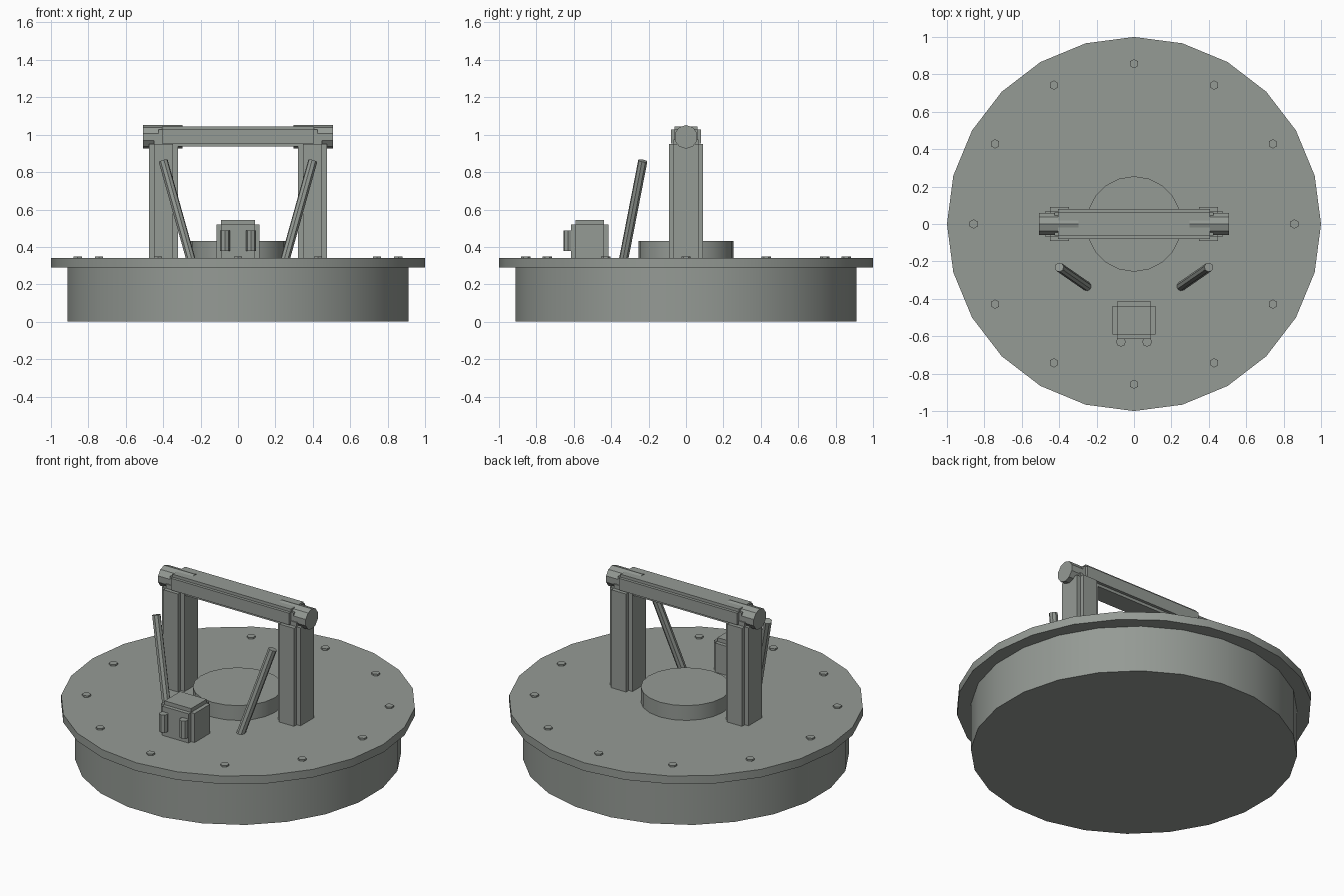
import bpy, math
from mathutils import Vector

if "Cube" in bpy.data.objects:
    bpy.data.objects.remove(bpy.data.objects["Cube"])

# Dark grey-green metal used on every part
metal = bpy.data.materials.new("dark_metal")
metal.diffuse_color = (0.30, 0.325, 0.30, 1)
metal.use_nodes = True
metal.node_tree.nodes["Principled BSDF"].inputs["Base Color"].default_value = metal.diffuse_color


def cyl(name, a, b, r, sides, turn=0.0, smooth=False):
    """Capped cylinder running from point a to point b."""
    a, b = Vector(a), Vector(b)
    d = b - a
    bpy.ops.mesh.primitive_cylinder_add(vertices=sides, radius=r, depth=d.length,
                                        location=(a + b) / 2)
    ob = bpy.context.object
    ob.name = name
    for v in ob.data.vertices:
        x, y = v.co.x, v.co.y
        v.co.x = x * math.cos(turn) - y * math.sin(turn)
        v.co.y = x * math.sin(turn) + y * math.cos(turn)
    ob.rotation_euler = d.to_track_quat('Z', 'Y').to_euler()
    ob.data.materials.append(metal)
    if smooth:
        bpy.ops.object.shade_smooth_by_angle(angle=math.radians(30))
    return ob


def stepped_box(name, lo, hi, inset):
    """Three crossing slabs, giving a box with notched edges."""
    verts, faces = [], []
    for axis in range(3):
        l = [lo[i] + (0 if i == axis else inset) for i in range(3)]
        h = [hi[i] - (0 if i == axis else inset) for i in range(3)]
        n = len(verts)
        for z in (l[2], h[2]):
            verts += [(l[0], l[1], z), (h[0], l[1], z), (h[0], h[1], z), (l[0], h[1], z)]
        for f in ((3, 2, 1, 0), (4, 5, 6, 7), (0, 1, 5, 4),
                  (1, 2, 6, 5), (2, 3, 7, 6), (3, 0, 4, 7)):
            faces.append([n + i for i in f])
    me = bpy.data.meshes.new(name)
    me.from_pydata(verts, [], faces)
    me.materials.append(metal)
    ob = bpy.data.objects.new(name, me)
    bpy.context.collection.objects.link(ob)
    return ob


# Round base, flange and central hub
cyl("base_drum", (0, 0, 0), (0, 0, 0.29), 0.92, 24, turn=math.pi / 24, smooth=True)
cyl("flange_plate", (0, 0, 0.29), (0, 0, 0.34), 1.0, 24, smooth=True)
cyl("center_hub", (0, 0, 0.29), (0, 0, 0.432), 0.255, 20, smooth=True)

# Ring of bolts
for i in range(12):
    t = i * math.tau / 12
    x, y = 0.857 * math.cos(t), 0.857 * math.sin(t)
    cyl("flange_bolt", (x, y, 0.325), (x, y, 0.35), 0.025, 6)

# Handle frame: posts, end caps and slanted rods on each side
for s in (-1, 1):
    x0, x1 = sorted((s * 0.322, s * 0.476))
    stepped_box("handle_post", (x0, -0.092, 0.29), (x1, 0.092, 0.975), 0.026)
    cyl("handle_end_cap", (s * 0.297, 0, 0.988), (s * 0.508, 0, 0.988), 0.063, 10)
    cyl("brace_rod", (s * 0.24, -0.342, 0.29), (s * 0.4, -0.231, 0.86), 0.025, 8)
stepped_box("handle_bar", (-0.425, -0.079, 0.936), (0.425, 0.079, 1.045), 0.018)

# Latch block with two small vertical pins
stepped_box("latch_block", (-0.115, -0.615, 0.31), (0.115, -0.414, 0.545), 0.024)
for s in (-1, 1):
    cyl("latch_pin", (s * 0.07, -0.63, 0.378), (s * 0.07, -0.63, 0.488), 0.026, 8)
